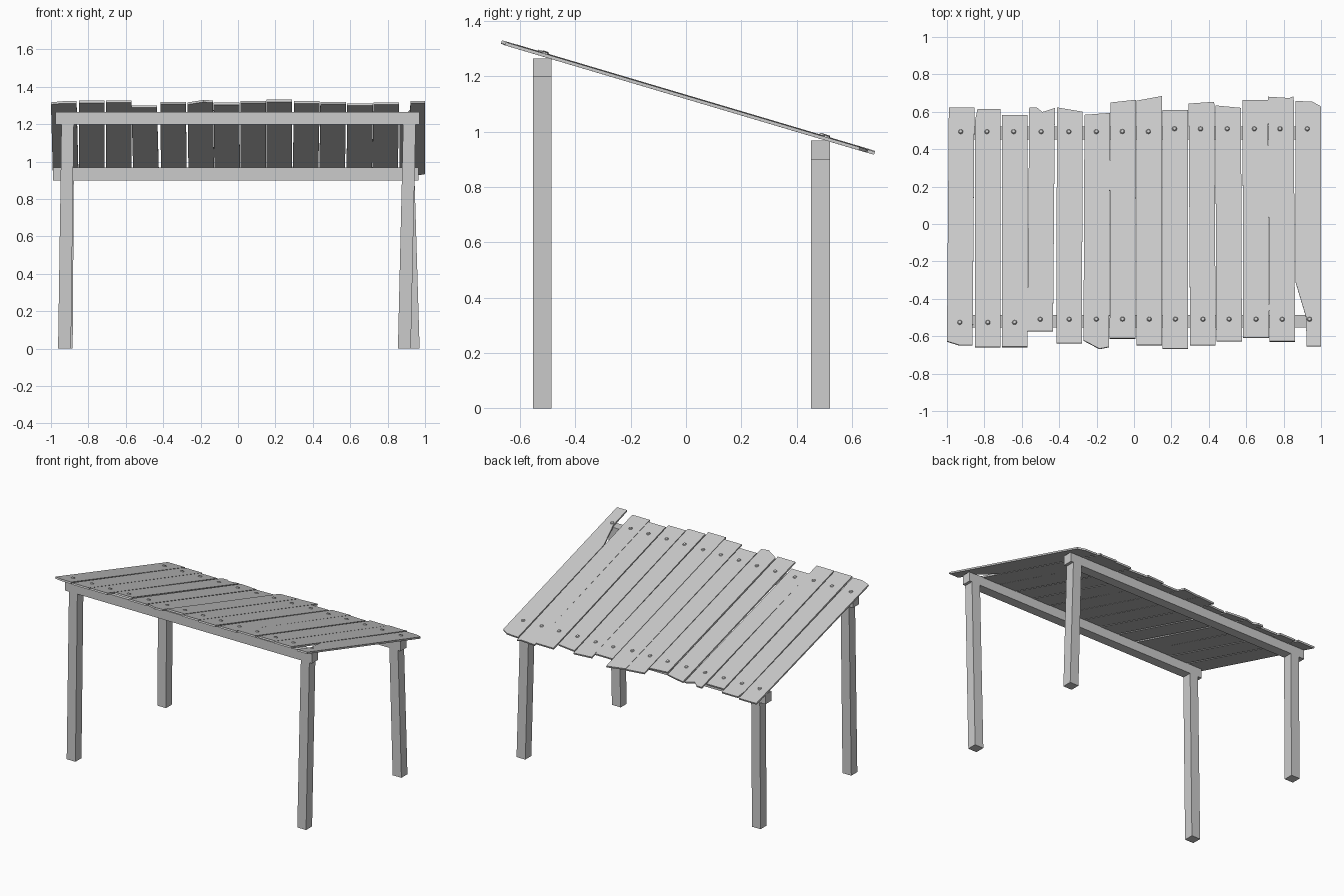
import bpy, bmesh, math, random
from mathutils import Vector, Matrix

if "Cube" in bpy.data.objects:
    bpy.data.objects.remove(bpy.data.objects["Cube"])

random.seed(4)
SLOPE = 0.2966
ANG = math.atan(SLOPE)
NORMAL = Vector((0, math.sin(ANG), math.cos(ANG)))
W, T = 0.137, 0.012          # plank width and thickness


def roof(x, y, lift=0.0):
    """Point on the sloping underside of the roof, lifted along its normal."""
    return Vector((x, y, 1.118 - SLOPE * y)) + NORMAL * lift


def make(name, bm):
    bmesh.ops.recalc_face_normals(bm, faces=bm.faces)
    me = bpy.data.meshes.new(name)
    bm.to_mesh(me)
    bm.free()
    ob = bpy.data.objects.new(name, me)
    bpy.context.collection.objects.link(ob)
    return ob


def prism(name, bottom, top):
    """Closed solid between two matching outlines."""
    bm = bmesh.new()
    a = [bm.verts.new(p) for p in bottom]
    b = [bm.verts.new(p) for p in top]
    bm.faces.new(a[::-1])
    bm.faces.new(b)
    for i in range(len(a)):
        j = (i + 1) % len(a)
        bm.faces.new((a[i], a[j], b[j], b[i]))
    return make(name, bm)


def rect(x0, x1, y0, y1, z):
    return [(x0, y0, z), (x1, y0, z), (x1, y1, z), (x0, y1, z)]


# Cross beams
F, B = (-0.554, -0.486), (0.452, 0.52)
prism("front_beam", rect(-0.975, 0.97, *F, 1.198), rect(-0.975, 0.97, *F, 1.266))
prism("back_beam", rect(-0.99, 0.965, *B, 0.90), rect(-0.99, 0.965, *B, 0.968))

# Leaning posts: bottom x range, top x range, y range, height
for name, lo, hi, ys, h in (
        ("front_left_post", (-0.962, -0.893), (-0.944, -0.878), F, 1.2),
        ("front_right_post", (0.855, 0.924), (0.883, 0.95), F, 1.2),
        ("back_left_post", (-0.952, -0.884), (-0.945, -0.878), B, 0.902),
        ("back_right_post", (0.902, 0.971), (0.876, 0.944), B, 0.902)):
    prism(name, rect(*lo, *ys, 0), rect(*hi, *ys, h))

# Planks: left x at back, left x at front, then y of back left/right, front left/right
PLANKS = [
    (-0.99, -1.0, .62, .62, -.63, -.65), (-.85, -.85, .61, .61, -.66, -.66),
    (-.707, -.707, .58, .58, -.66, -.66), (-.56, -.57, .62, .617, -.575, -.575),
    (-.412, -.415, .62, .597, -.64, -.64), (-.265, -.27, .58, .59, -.625, -.66),
    (-.126, -.13, .645, .66, -.615, -.615), (.013, .013, .655, .68, -.65, -.65),
    (.153, .153, .605, .605, -.67, -.67), (.292, .3, .64, .65, -.65, -.65),
    (.435, .44, .63, .617, -.63, -.63), (.58, .584, .66, .66, -.61, -.61),
    (.717, .724, .677, .68, -.63, -.63), (.863, .922, .655, .625, -.655, -.655)]
# Extra chipped points inserted along an edge of some planks
BACK = {3: [(-.49, .595), (-.52, .62)], 12: [(.83, .67)], 13: [(.955, .65)]}
LEFT = {1: [(-.837, .61), (-.85, .55)], 13: [(.863, -.31), (.92, -.5)]}
FRONT = {0: [(-.935, -.65)], 5: [(-.185, -.67)]}

for i, (xb, xf, bl, br, fl, fr) in enumerate(PLANKS):
    last = i == 13
    corner = [] if i == 1 else [(xb, bl)]
    outline = ([(xf, fl)] + FRONT.get(i, []) + [(1.0 if last else xf + W, fr),
               (1.0 if last else xb + W, br)] + BACK.get(i, []) + corner + LEFT.get(i, []))
    lift = random.uniform(0, 0.004)
    prism(f"roof_plank_{i + 1}", [roof(x, y, lift) for x, y in outline],
          [roof(x, y, lift + T) for x, y in outline])

    # Domed nail heads, one over each beam
    for side, x, y in (("back", xb + W / 2 - .005, .49 if i < 8 else .505),
                       ("front", .938 if last else xf + W / 2, -.53 if i < 3 else -.513)):
        bm = bmesh.new()
        place = Matrix.Translation(roof(x, y, lift + T + .002)) @ Matrix.Rotation(-ANG, 4, 'X')
        bmesh.ops.create_cone(bm, cap_ends=True, segments=8, radius1=.015, radius2=.009,
                              depth=.009, matrix=place)
        make(f"{side}_nail_{i + 1}", bm)
